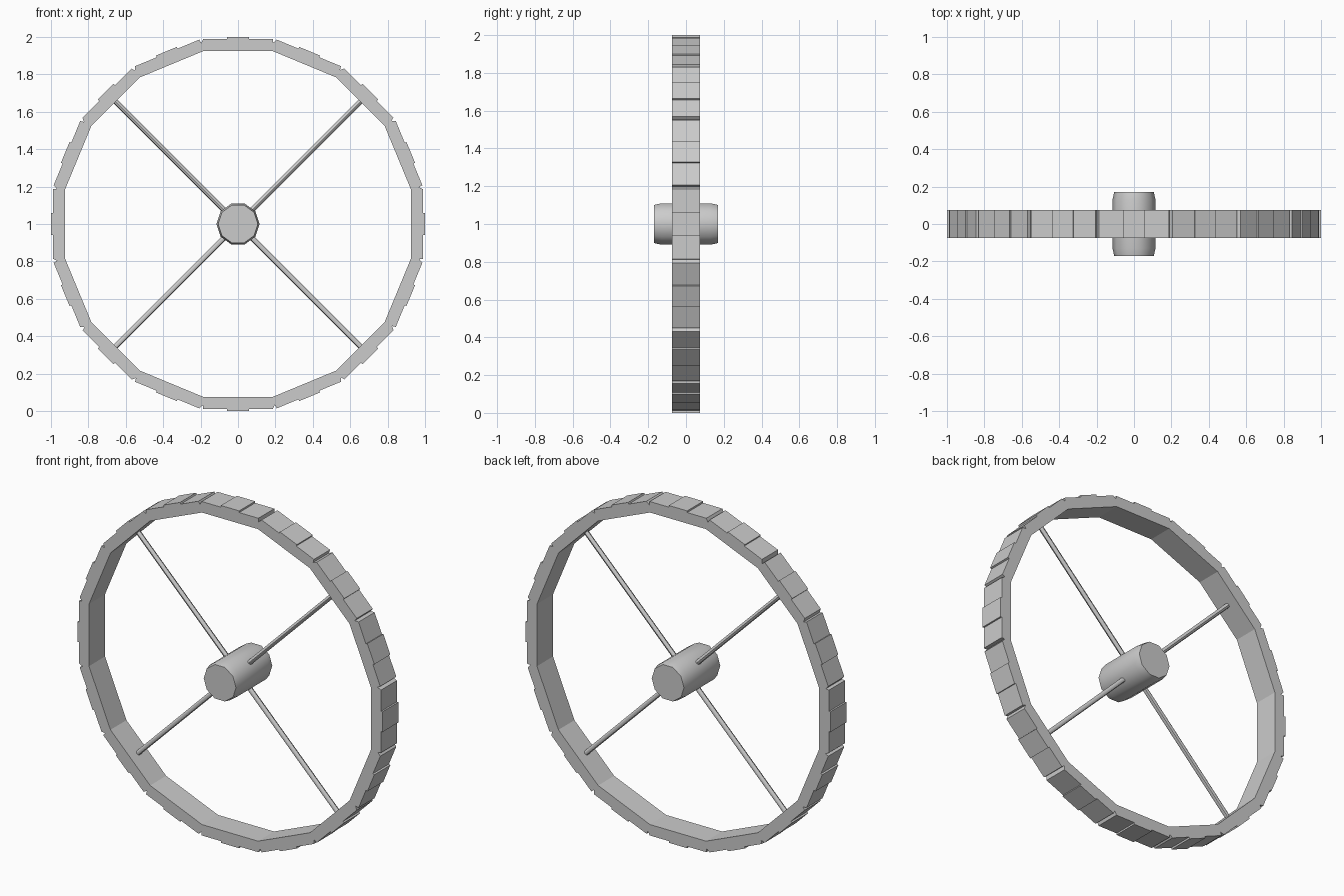
import bpy
import bmesh
from math import pi, tan, cos, sin
from mathutils import Matrix, Vector

cube = bpy.data.objects.get("Cube")
if cube:
    bpy.data.objects.remove(cube)

SIDES = 16
STEP = 2 * pi / SIDES
INNER, OUTER, TREAD = 0.925, 0.99, 1.0   # flat-to-centre distances
HALF_WIDTH = 0.075
CENTRE = Vector((0, 0, 1))

grey = bpy.data.materials.new("plain grey")
grey.use_nodes = True
colour = (0.6, 0.6, 0.6, 1)
grey.diffuse_color = colour
grey.node_tree.nodes["Principled BSDF"].inputs["Base Color"].default_value = colour


def make_object(name, bm):
    bmesh.ops.recalc_face_normals(bm, faces=bm.faces)
    mesh = bpy.data.meshes.new(name)
    bm.to_mesh(mesh)
    bm.free()
    mesh.materials.append(grey)
    obj = bpy.data.objects.new(name, mesh)
    obj.location = CENTRE
    bpy.context.collection.objects.link(obj)
    return obj


def smooth(obj):
    bpy.ops.object.select_all(action="DESELECT")
    obj.select_set(True)
    bpy.context.view_layer.objects.active = obj
    bpy.ops.object.shade_smooth_by_angle(angle=pi / 4)


# Rim: one sector's outline (sideways, outward), turned round and lofted across
half = tan(STEP / 2)
outline = [(-OUTER * half, OUTER - 0.022), (-OUTER * half + 0.011, OUTER),
           (-0.06, OUTER), (-0.06, TREAD), (0.06, TREAD), (0.06, OUTER),
           (OUTER * half - 0.011, OUTER)]
bm = bmesh.new()
rings = []
for i in range(SIDES):
    turn = Matrix.Rotation(i * STEP, 3, "Y")
    base = Vector((-INNER * half, 0, INNER))
    sector = []
    for y in (-HALF_WIDTH, HALF_WIDTH):
        shift = Vector((0, y, 0))
        outer = [bm.verts.new(turn @ Vector((x, 0, z)) + shift) for x, z in outline]
        inner = bm.verts.new(turn @ base + shift)
        sector.append((outer, inner))
    rings.append(sector)
for i, sector in enumerate(rings):
    following = rings[(i + 1) % SIDES]
    edges = []
    for side in range(2):
        outer, inner = sector[side]
        next_outer, next_inner = following[side]
        edge = outer + [next_outer[0]]
        bm.faces.new(edge + [next_inner, inner])
        edges.append(edge)
    for k in range(len(outline)):
        bm.faces.new((edges[0][k], edges[0][k + 1], edges[1][k + 1], edges[1][k]))
    bm.faces.new((sector[0][1], following[0][1], following[1][1], sector[1][1]))
make_object("wheel_rim", bm)

# Hub: ten-sided barrel narrowing at both ends
HUB_SIDES = 10
bm = bmesh.new()
loops = []
for y, radius in ((-0.17, 0.106), (-0.13, 0.115), (0.13, 0.115), (0.17, 0.106)):
    loops.append([bm.verts.new((radius * cos(2 * pi * k / HUB_SIDES), y,
                                radius * sin(2 * pi * k / HUB_SIDES)))
                  for k in range(HUB_SIDES)])
for a, b in zip(loops, loops[1:]):
    for k in range(HUB_SIDES):
        n = (k + 1) % HUB_SIDES
        bm.faces.new((a[k], a[n], b[n], b[k]))
bm.faces.new(loops[0])
bm.faces.new(loops[-1])
smooth(make_object("hub", bm))

# Spokes: four diagonal rods from hub to rim
for name, angle in (("upper_left", 1), ("lower_left", 3),
                    ("lower_right", 5), ("upper_right", 7)):
    bm = bmesh.new()
    start, end = 0.05, 0.94
    bmesh.ops.create_cone(bm, cap_ends=True, segments=8, radius1=0.014,
                          radius2=0.014, depth=end - start,
                          matrix=Matrix.Rotation(angle * pi / 4, 4, "Y")
                          @ Matrix.Translation((0, 0, (start + end) / 2)))
    smooth(make_object(name + "_spoke", bm))
